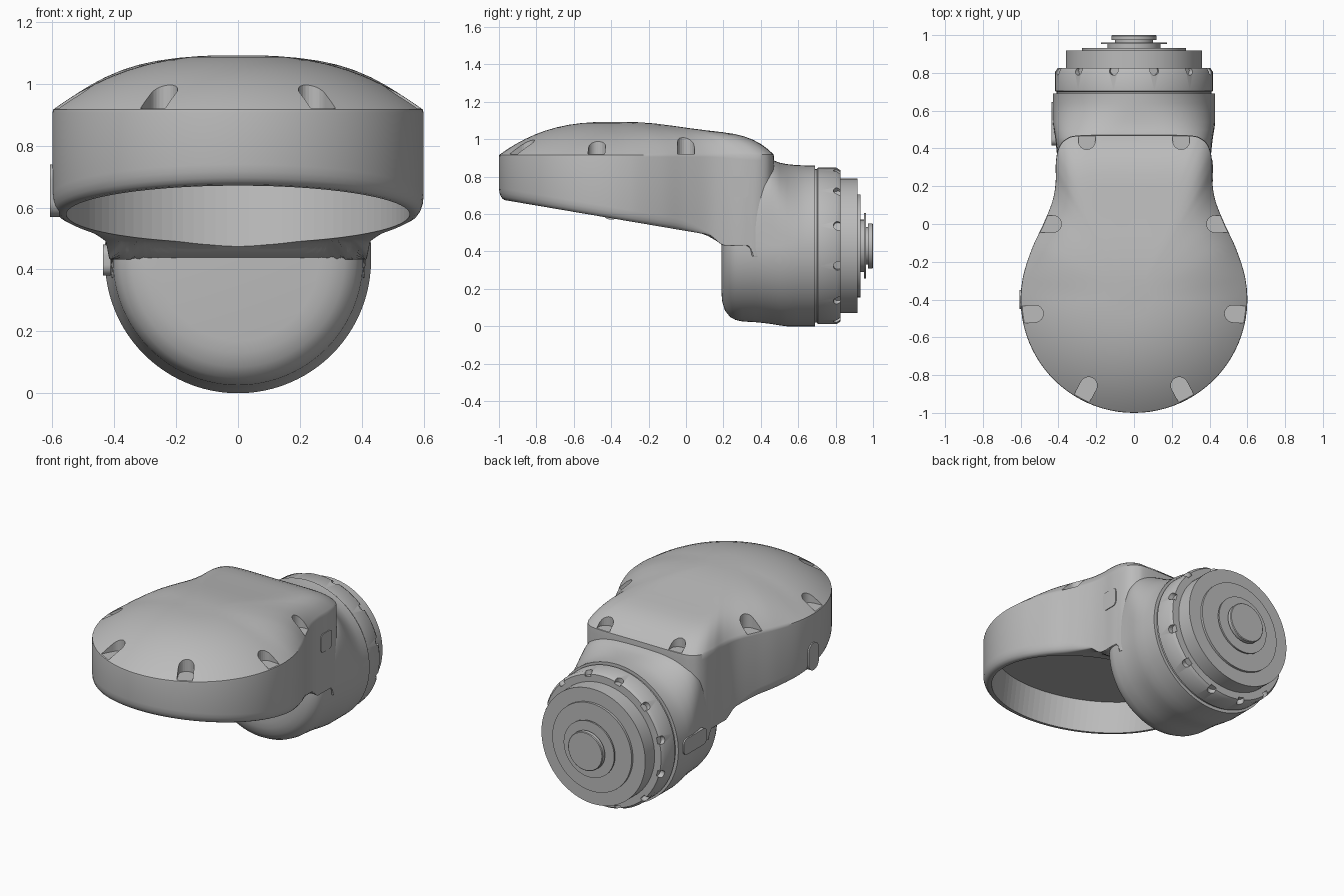
import bpy, bmesh, math
from mathutils import Vector, Matrix

cube = bpy.data.objects.get("Cube")
if cube:
    bpy.data.objects.remove(cube, do_unlink=True)

grey = bpy.data.materials.new("plain_grey")
grey.use_nodes = True
grey.diffuse_color = (0.5, 0.5, 0.5, 1)
grey.node_tree.nodes["Principled BSDF"].inputs["Base Color"].default_value = (0.5, 0.5, 0.5, 1)

AXIS_Z = 0.43          # height of the joint axis
HEAD_Y = -0.4          # centre of the round head
SLOPE = 0.17           # tilt of the underside


def finish(bm, name, smooth=True):
    bmesh.ops.recalc_face_normals(bm, faces=bm.faces)
    mesh = bpy.data.meshes.new(name)
    bm.to_mesh(mesh)
    bm.free()
    obj = bpy.data.objects.new(name, mesh)
    bpy.context.collection.objects.link(obj)
    mesh.materials.append(grey)
    activate(obj)
    if smooth:
        bpy.ops.object.shade_smooth_by_angle(angle=math.radians(34))
    return obj


def activate(obj):
    bpy.ops.object.select_all(action='DESELECT')
    obj.select_set(True)
    bpy.context.view_layer.objects.active = obj


def loft(bm, rings):
    """Skin a list of equal closed rings and cap both ends."""
    loops = [[bm.verts.new(p) for p in ring] for ring in rings]
    for a, b in zip(loops, loops[1:]):
        for i in range(len(a)):
            j = (i + 1) % len(a)
            bm.faces.new((a[i], a[j], b[j], b[i]))
    bm.faces.new(loops[0])
    bm.faces.new(loops[-1])


def lathe(name, profile, n=96):
    """Turn (radius, y) pairs about the joint axis."""
    bm = bmesh.new()
    turn = [2 * math.pi * i / n for i in range(n)]
    loft(bm, [[(r * math.cos(t), y, AXIS_Z + r * math.sin(t)) for t in turn]
              for r, y in profile])
    return finish(bm, name)


def cut(obj, bm):
    cutter = finish(bm, "cutter", smooth=False)
    cutter.hide_render = True
    mod = obj.modifiers.new("cut", 'BOOLEAN')
    mod.operation, mod.solver, mod.object = 'DIFFERENCE', 'EXACT', cutter
    activate(obj)
    bpy.ops.object.modifier_apply(modifier=mod.name)
    bpy.data.objects.remove(cutter, do_unlink=True)


def spline(points, steps=6):
    """Smooth curve through the inner points."""
    out = []
    for k in range(1, len(points) - 2):
        a, b, c, d = (Vector(p) for p in points[k - 1:k + 3])
        for i in range(steps):
            t = i / steps
            out.append(0.5 * (2 * b + (c - a) * t + (2 * a - 5 * b + 4 * c - d) * t * t
                              + (3 * b - a - 3 * c + d) * t ** 3))
    return out


def ease(y, start, end):
    t = min(max((y - start) / (end - start), 0), 1)
    return t * t * (3 - 2 * t)


# Arm outline: round head tapering to a square neck, mirrored
half = [Vector((0.6 * math.cos(t), HEAD_Y + 0.6 * math.sin(t)))
        for t in (math.radians(-90 + 4 * i) for i in range(26))]
half += spline([(0.6, -0.4), (0.587, -0.275), (0.54, -0.13), (0.48, 0), (0.432, 0.12),
                (0.415, 0.22), (0.414, 0.32), (0.4, 0.40), (0.36, 0.45), (0.28, 0.47),
                (0, 0.47), (-0.2, 0.47)])
half.append(Vector((0, 0.47)))
outline = half + [Vector((-p.x, p.y)) for p in reversed(half[1:-1])]


def underside(y):
    """Sloping plane, a curve down to the ledge, then a step into the joint."""
    z = 0.51 - SLOPE * y
    z += (0.432 - z) * ease(y, 0.12, 0.21)
    return z - 0.06 * ease(y, 0.34, 0.36)


def arm_ring(scale, height):
    ring = []
    for p in outline:
        y = HEAD_Y + (p.y - HEAD_Y) * scale
        ring.append((p.x * scale, y, height(y)))
    return ring


def lower_edge(inset, lift):
    """Edge rounding that becomes sharp along the neck."""
    ring = []
    for p in outline:
        f = 1 - 0.9 * ease(p.y, -0.05, 0.18)
        q = Vector((0, HEAD_Y)).lerp(p, 1 - inset * f)
        ring.append((q.x, q.y, underside(q.y) + lift * f))
    return ring


def crown(scale):
    """Dome over the head, flatter and fuller over the neck."""
    def height(y):
        rise = 0.178 - 0.046 * ease(y, -0.3, 0.2)
        power = 2.5 + 4.5 * ease(y, -0.4, 0.15)
        return 0.915 + rise * (1 - scale ** power)
    return arm_ring(scale, height)


# Arm: underside, rounded lower edge, wall and domed cap
rings = [arm_ring(s, underside) for s in (0.1, 0.4, 0.56, 0.59, 0.62, 0.64, 0.66, 0.68,
                                          0.7, 0.73, 0.78, 0.84, 0.857, 0.874, 0.9)]
rings += [lower_edge(i, d) for i, d in ((0.05, 0), (0.03, 0.006), (0.015, 0.018),
                                        (0.004, 0.037), (0, 0.06))]
rings.append(arm_ring(1, lambda y: 0.906 - 0.02 * ease(y, 0.1, 0.4)))
rings += [crown(s) for s in (0.997, 0.985, 0.965, 0.94, 0.91, 0.87, 0.82, 0.76, 0.68, 0.59,
                             0.49, 0.38, 0.27, 0.15)]
bm = bmesh.new()
loft(bm, rings)
arm = finish(bm, "arm_housing")

# Round recess in the sloping underside
bm = bmesh.new()
tilt = Matrix.Rotation(-math.atan(SLOPE), 4, 'X')
place = Matrix.Translation((0, HEAD_Y, 0.51 - SLOPE * HEAD_Y)) @ tilt @ Matrix.Translation((0, 0, -0.01))
bmesh.ops.create_cone(bm, cap_ends=True, segments=96, radius1=0.555, radius2=0.555,
                      depth=0.4, matrix=place)
cut(arm, bm)

# Screw pockets around the cap rim
bm = bmesh.new()
for x, y, dx, dy in ((0.24, -0.855, 0.25, -0.47), (0.525, -0.475, 1, -0.08),
                     (0.43, 0, 1, 0), (0.25, 0.44, 0, 1)):
    for side in (1, -1):
        out = Vector((side * dx, dy)).normalized()
        across = Vector((-out.y, out.x)) * 0.045
        centre = Vector((side * x, y))
        shape = [centre + across * math.cos(t) - out * 0.045 * math.sin(t)
                 for t in (math.pi * i / 12 for i in range(13))]
        shape += [centre - across + out * 0.25, centre + across + out * 0.25]
        loft(bm, [[(p.x, p.y, z) for p in shape] for z in (0.92, 1.2)])
cut(arm, bm)


# Joint housing: round bowl below, squared shoulder blending into a cylinder
def housing_section(y, r, top, n):
    ring = []
    for i in range(96):
        c, s = math.cos(math.pi * i / 48), math.sin(math.pi * i / 48)
        if s > 0:
            x = math.copysign(r * abs(c) ** (2 / n), c)
            ring.append((x, y, AXIS_Z + top * s ** (2 / n)))
        else:
            ring.append((r * c, y, AXIS_Z + r * s))
    return ring


bm = bmesh.new()
loft(bm, [housing_section(*s) for s in (
    (0.19, 0.26, 0.2, 2), (0.194, 0.3, 0.25, 2), (0.208, 0.345, 0.3, 2),
    (0.235, 0.38, 0.35, 2), (0.265, 0.396, 0.38, 2), (0.3, 0.404, 0.4, 2.2),
    (0.37, 0.408, 0.45, 3.6), (0.42, 0.413, 0.466, 4.2), (0.46, 0.418, 0.46, 3.9),
    (0.5, 0.425, 0.445, 3.2), (0.54, 0.43, 0.437, 2.6), (0.59, 0.43, 0.432, 2.2),
    (0.64, 0.43, 0.43, 2), (0.69, 0.43, 0.43, 2))])
finish(bm, "joint_housing")

# Flange ring with twelve round edge notches
flange = lathe("flange_ring", [(0.3, 0.66), (0.41, 0.66), (0.41, 0.7), (0.418, 0.705),
                               (0.418, 0.805), (0.405, 0.825), (0.3, 0.825)])
bm = bmesh.new()
for k in range(12):
    turn = Matrix.Rotation(math.radians(15 + 30 * k), 4, 'Y')
    spot = Matrix.Translation((0, 0, AXIS_Z)) @ turn @ Matrix.Translation((0, 0.812, 0.43))
    bmesh.ops.create_cone(bm, cap_ends=True, segments=20, radius1=0.024, radius2=0.024,
                          depth=0.08, matrix=spot)
cut(flange, bm)

# Stepped output shaft
lathe("output_drum", [(0.2, 0.8), (0.36, 0.8), (0.36, 0.918), (0.275, 0.918),
                      (0.275, 0.932), (0.15, 0.932)])
lathe("output_shaft", [(0.14, 0.92), (0.14, 0.952), (0.175, 0.952), (0.175, 0.962),
                       (0.1, 0.962), (0.1, 0.974), (0.12, 0.974), (0.12, 0.996), (0.116, 1.0)])


# Side covers: slabs with rounded outlines
def slab(name, x, y, z, size, radius):
    bm = bmesh.new()
    bmesh.ops.create_cube(bm, size=1, matrix=Matrix.Translation((x, y, z))
                          @ Matrix.Diagonal((*size, 1)))
    edges = [e for e in bm.edges if abs(e.verts[0].co.x - e.verts[1].co.x) > 1e-4]
    bmesh.ops.bevel(bm, geom=edges, offset=radius, segments=8, profile=0.5, affect='EDGES')
    return finish(bm, name)


slab("head_side_cover", -0.592, -0.4, 0.655, (0.03, 0.1, 0.17), 0.049)
slab("joint_side_cover", -0.42, 0.53, 0.43, (0.034, 0.23, 0.1), 0.035)
slab("neck_side_cover", 0.405, 0.28, 0.745, (0.028, 0.11, 0.115), 0.025)
